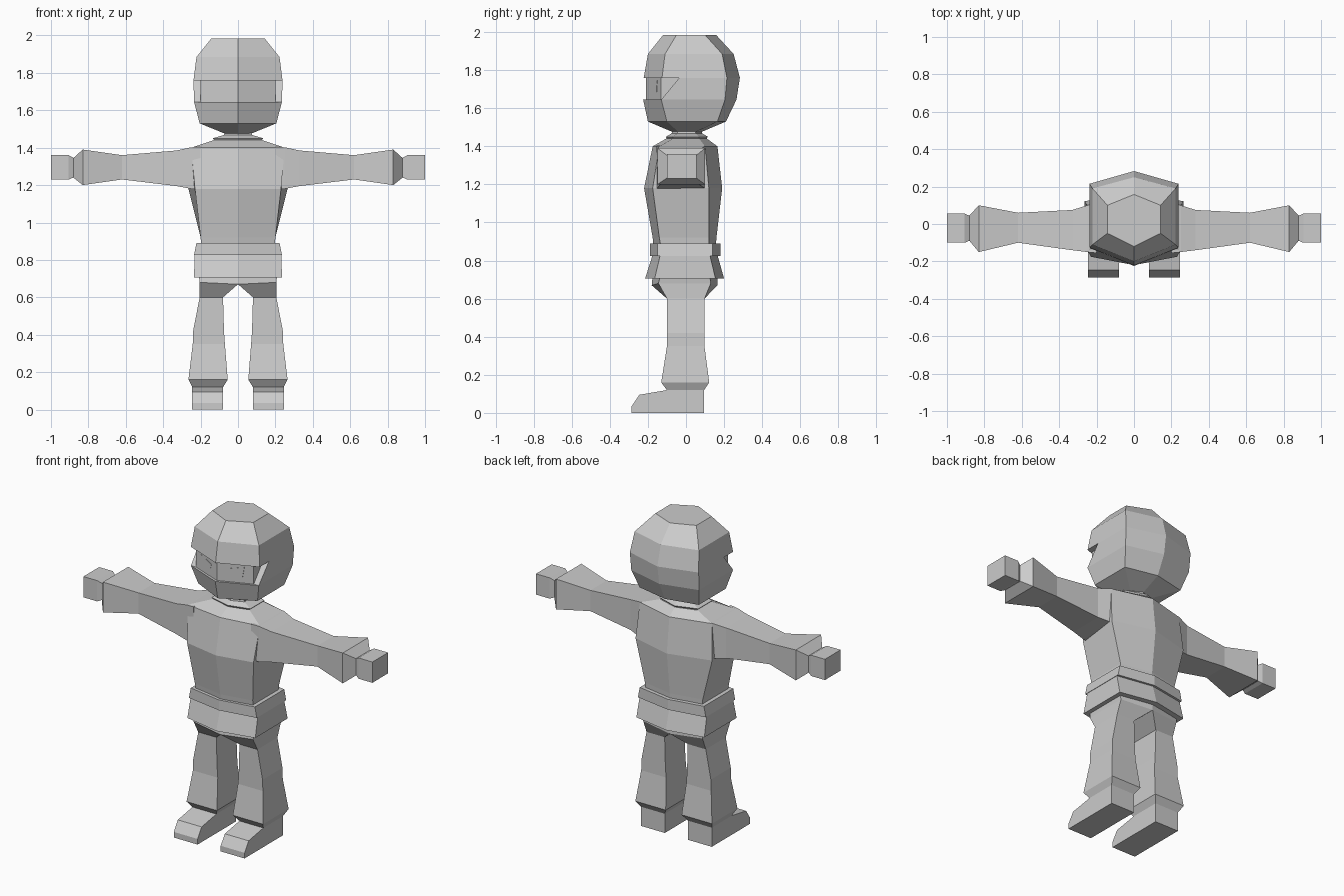
import bpy, bmesh

grey = bpy.data.materials.new("plain_grey")
grey.diffuse_color = (0.6, 0.6, 0.6, 1)


def make(name, verts, faces):
    """Flat shaded mesh object with outward normals."""
    bm = bmesh.new()
    vs = [bm.verts.new(v) for v in verts]
    for f in faces:
        bm.faces.new([vs[i] for i in f])
    bmesh.ops.recalc_face_normals(bm, faces=bm.faces)
    me = bpy.data.meshes.new(name)
    bm.to_mesh(me)
    bm.free()
    me.materials.append(grey)
    ob = bpy.data.objects.new(name, me)
    bpy.context.collection.objects.link(ob)
    return ob


def loft(name, rings):
    """Closed skin through rings with equal point counts."""
    n = len(rings[0])
    verts = [p for r in rings for p in r]
    faces = [[k * n + i, k * n + (i + 1) % n, (k + 1) * n + (i + 1) % n, (k + 1) * n + i]
             for k in range(len(rings) - 1) for i in range(n)]
    faces += [list(range(n)), list(range(len(verts) - n, len(verts)))]
    return make(name, verts, faces)


def hexa(z, w, front, sf, sb, back, wb=None):
    """Six sided body section pointed at front and back."""
    wb = wb or w
    return [(0, front, z), (w, sf, z), (wb, sb, z), (0, back, z), (-wb, sb, z), (-w, sf, z)]


def flip(rings, s):
    return [[(s * x, y, z) for x, y, z in r] for r in rings]


# helmet with a wedge shaped visor opening
helmet = loft("helmet", [
    hexa(1.475, 0.07, -0.07, -0.04, 0.05, 0.08),
    hexa(1.53, 0.205, -0.20, -0.10, 0.165, 0.21),
    hexa(1.645, 0.235, -0.225, -0.13, 0.205, 0.265),
    hexa(1.76, 0.238, -0.222, -0.126, 0.215, 0.283),
    hexa(1.885, 0.222, -0.20, -0.11, 0.19, 0.25),
    hexa(1.985, 0.142, -0.12, -0.05, 0.10, 0.158)])
slot = [(-0.4, 1.645), (-0.13, 1.645), (-0.035, 1.76), (-0.4, 1.76)]
cutter = loft("visor_cutter", [[(x, y, z) for y, z in slot] for x in (-0.5, 0.5)])
cutter.hide_render = True
cutter.hide_viewport = True
cut = helmet.modifiers.new("visor", "BOOLEAN")
cut.operation = "DIFFERENCE"
cut.object = cutter
cut.solver = "EXACT"

# face behind the visor, with thin eye plates
loft("face", [[(0, -0.21, z), (0.2, -0.13, z), (0.2, 0.05, z), (-0.2, 0.05, z), (-0.2, -0.13, z)]
              for z in (1.63, 1.775)])
for s, side in ((1, "left"), (-1, "right")):
    outline = [(0.05, 1.725), (0.06, 1.69), (0.14, 1.68), (0.15, 1.745)]
    plate = [[(x, -0.21 + 0.4 * x - d, z) for x, z in outline] for d in (-0.002, 0.002)]
    loft(side + "_eye", flip(plate, s))

# torso, collar, belt and skirt
loft("torso", [
    hexa(0.86, 0.195, -0.17, -0.13, 0.12, 0.155),
    hexa(0.92, 0.20, -0.175, -0.14, 0.12, 0.16),
    hexa(1.18, 0.23, -0.22, -0.175, 0.12, 0.19, 0.265),
    hexa(1.40, 0.25, -0.175, -0.14, 0.10, 0.165),
    hexa(1.44, 0.13, -0.105, -0.07, 0.07, 0.11)])
loft("collar", [
    hexa(1.43, 0.115, -0.095, -0.06, 0.06, 0.10),
    hexa(1.45, 0.135, -0.105, -0.07, 0.07, 0.115),
    hexa(1.468, 0.075, -0.075, -0.045, 0.05, 0.085),
    hexa(1.50, 0.07, -0.07, -0.04, 0.05, 0.08)])
loft("belt", [
    hexa(0.825, 0.235, -0.19, -0.15, 0.14, 0.18),
    hexa(0.89, 0.222, -0.19, -0.15, 0.14, 0.18)])
loft("skirt", [
    hexa(0.705, 0.235, -0.215, -0.165, 0.155, 0.20),
    hexa(0.83, 0.232, -0.175, -0.135, 0.125, 0.165)])


def arm_ring(x, y0, y1, z0, z1):
    return [(x, y0, z0), (x, y1, z0), (x, y1, z1), (x, y0, z1)]


def leg_ring(z, x0, x1, y0, y1):
    return [(x0, y0, z), (x1, y0, z), (x1, y1, z), (x0, y1, z)]


for s, side in ((1, "left"), (-1, "right")):
    # flared sleeve and block hand
    loft(side + "_sleeve", flip([
        arm_ring(0.20, -0.155, 0.10, 1.175, 1.405),
        arm_ring(0.25, -0.15, 0.10, 1.18, 1.402),
        arm_ring(0.33, -0.14, 0.075, 1.195, 1.385),
        arm_ring(0.62, -0.10, 0.06, 1.23, 1.36),
        arm_ring(0.83, -0.15, 0.10, 1.20, 1.39),
        arm_ring(0.88, -0.09, 0.045, 1.24, 1.345)], s))
    loft(side + "_hand", flip([
        arm_ring(0.87, -0.085, 0.04, 1.245, 1.34),
        arm_ring(0.905, -0.10, 0.055, 1.23, 1.36),
        arm_ring(1.0, -0.10, 0.055, 1.23, 1.36)], s))
    # trouser leg rising into the hips
    loft(side + "_leg", flip([
        leg_ring(0.12, 0.08, 0.245, -0.10, 0.095),
        leg_ring(0.16, 0.055, 0.265, -0.13, 0.122),
        leg_ring(0.35, 0.07, 0.242, -0.10, 0.097),
        leg_ring(0.42, 0.075, 0.24, -0.10, 0.097),
        leg_ring(0.60, 0.08, 0.205, -0.10, 0.097),
        [(0, -0.18, 0.67), (0.205, -0.145, 0.68), (0.205, 0.13, 0.68), (0, 0.165, 0.67)],
        [(0, -0.175, 0.72), (0.21, -0.135, 0.72), (0.21, 0.125, 0.72), (0, 0.165, 0.72)]], s))
    # shoe
    shoe = [(0.095, 0), (0.095, 0.125), (-0.10, 0.12), (-0.245, 0.095), (-0.285, 0.035), (-0.285, 0)]
    loft(side + "_shoe", flip([[(x, y, z) for y, z in shoe] for x in (0.08, 0.245)], s))
